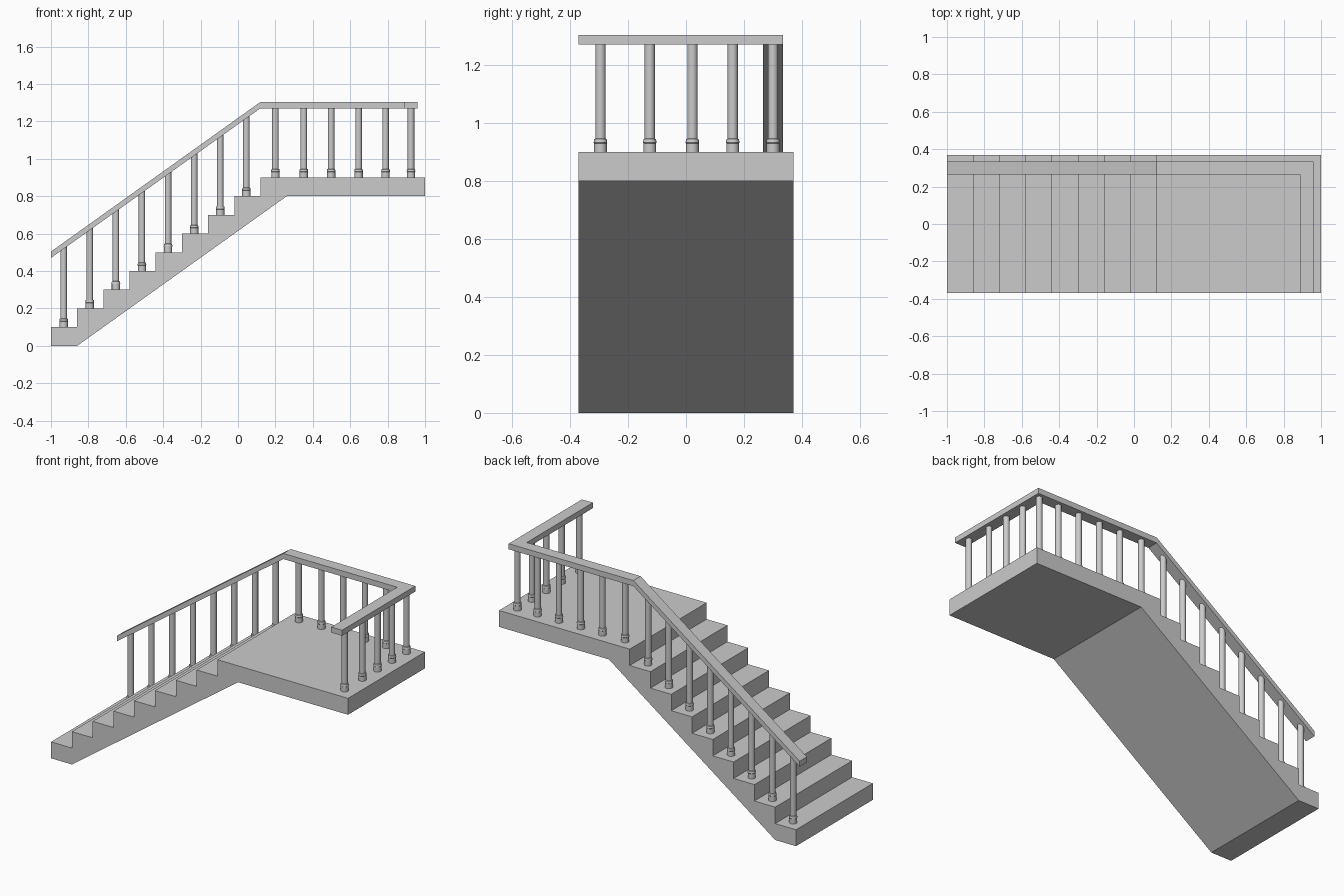
import bpy, bmesh, math

cube = bpy.data.objects.get("Cube")
if cube:
    bpy.data.objects.remove(cube)

grey = bpy.data.materials.new("plain grey")
grey.use_nodes = True
colour = (0.6, 0.6, 0.6, 1)
grey.diffuse_color = colour
grey.node_tree.nodes["Principled BSDF"].inputs["Base Color"].default_value = colour

STEPS, RUN, RISE = 8, 0.14, 0.1
HALF = 0.37
LANDING_X = -1 + STEPS * RUN
LANDING_Z = (STEPS + 1) * RISE
SLOPE = RISE / RUN
RAIL_LOW, RAIL_T = 1.27, 0.034
RAIL_Y = 0.3


def loft(name, rings):
    """Join equal-sided rings into one closed solid."""
    bm = bmesh.new()
    loops = [[bm.verts.new(p) for p in ring] for ring in rings]
    for a, b in zip(loops, loops[1:]):
        n = len(a)
        for i in range(n):
            j = (i + 1) % n
            bm.faces.new((a[i], a[j], b[j], b[i]))
    bm.faces.new(loops[0])
    bm.faces.new(loops[-1])
    bmesh.ops.recalc_face_normals(bm, faces=bm.faces)
    mesh = bpy.data.meshes.new(name)
    bm.to_mesh(mesh)
    bm.free()
    mesh.materials.append(grey)
    obj = bpy.data.objects.new(name, mesh)
    bpy.context.collection.objects.link(obj)
    return obj


# Stair flight and landing as one extruded side profile
profile = [(-1, 0)]
for i in range(STEPS + 1):
    x = -1 + i * RUN
    profile += [(x, (i + 1) * RISE), (x + RUN if i < STEPS else 1, (i + 1) * RISE)]
profile += [(1, 0.8), (LANDING_X + RUN, 0.8), (-1 + RUN, 0)]
loft("stairs_and_landing", [[(x, y, z) for x, z in profile] for y in (-HALF, HALF)])


# Handrail: sloped, level, then mitred round the corner
def rail_ring(inner, outer, low):
    return [(*inner, low), (*outer, low), (*outer, low + RAIL_T), (*inner, low + RAIL_T)]


Y_IN, Y_OUT, X_IN, X_OUT = 0.265, 0.335, 0.887, 0.96
loft("handrail", [
    rail_ring((-1, Y_IN), (-1, Y_OUT), RAIL_LOW - STEPS * RISE),
    rail_ring((LANDING_X, Y_IN), (LANDING_X, Y_OUT), RAIL_LOW),
    rail_ring((X_IN, Y_IN), (X_OUT, Y_OUT), RAIL_LOW),
    rail_ring((X_IN, -HALF), (X_OUT, -HALF), RAIL_LOW),
])


# Turned balusters: collar at the foot, plain shaft above
def baluster(name, x, y, foot, top):
    sections = [(0.022, foot), (0.022, foot + 0.03), (0.0235, foot + 0.032),
                (0.0215, foot + 0.044), (0.0175, foot + 0.046), (0.0175, top)]
    sides = 20
    angles = [2 * math.pi * k / sides for k in range(sides)]
    obj = loft(name, [[(x + r * math.cos(a), y + r * math.sin(a), z) for a in angles]
                      for r, z in sections])
    bpy.ops.object.select_all(action='DESELECT')
    obj.select_set(True)
    bpy.context.view_layer.objects.active = obj
    bpy.ops.object.shade_smooth_by_angle(angle=math.radians(35))


for i in range(STEPS):
    x = -0.932 + i * 0.1395
    top = RAIL_LOW - (LANDING_X - x) * SLOPE + 0.015
    baluster(f"stair_baluster_{i + 1}", x, RAIL_Y, (i + 1) * RISE, top)

for i, x in enumerate((0.2, 0.352, 0.498, 0.645, 0.789, 0.925)):
    baluster(f"landing_baluster_{i + 1}", x, RAIL_Y, LANDING_Z, RAIL_LOW + 0.01)

for i, y in enumerate((-0.295, -0.125, 0.022, 0.161)):
    baluster(f"end_baluster_{i + 1}", 0.925, y, LANDING_Z, RAIL_LOW + 0.01)
